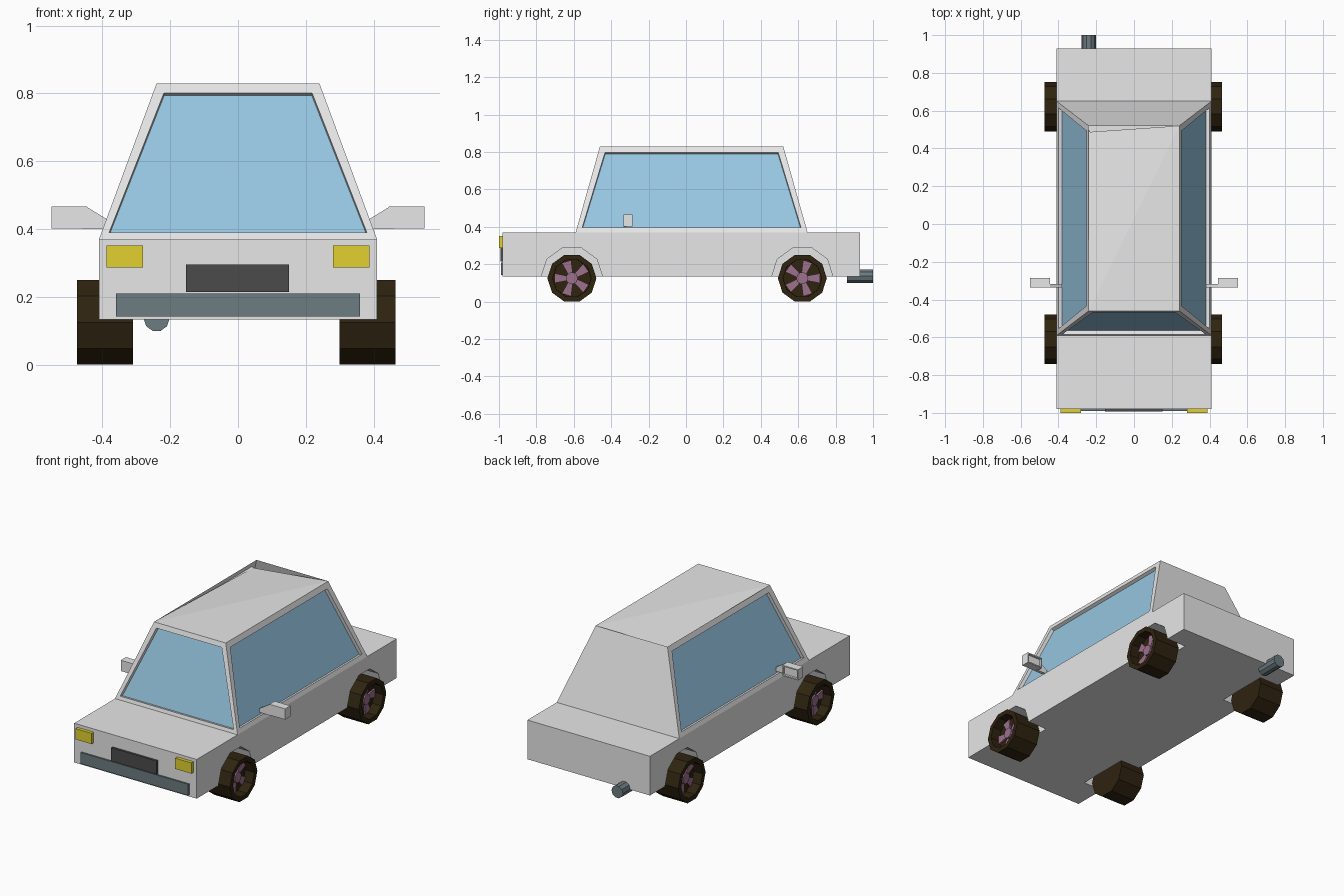
import bpy, bmesh
from math import cos, sin, pi
from mathutils import Vector

cube = bpy.data.objects.get("Cube")
if cube:
    bpy.data.objects.remove(cube, do_unlink=True)


def material(name, r, g, b):
    m = bpy.data.materials.new(name)
    m.use_nodes = True
    m.diffuse_color = (r, g, b, 1)
    m.node_tree.nodes["Principled BSDF"].inputs["Base Color"].default_value = (r, g, b, 1)
    return m


PAINT = material("white_paint", 0.8, 0.8, 0.8)
GLASS = material("blue_glass", 0.31, 0.57, 0.76)
YELLOW = material("lamp_yellow", 0.76, 0.64, 0.03)
PLATE = material("plate_grey", 0.07, 0.07, 0.07)
STEEL = material("blue_grey_metal", 0.15, 0.2, 0.22)
RUBBER = material("dark_rubber", 0.028, 0.017, 0.005)
PINK = material("rim_pink", 0.34, 0.165, 0.27)


def finish(name, bm, *mats):
    mesh = bpy.data.meshes.new(name)
    bm.to_mesh(mesh)
    bm.free()
    for m in mats:
        mesh.materials.append(m)
    ob = bpy.data.objects.new(name, mesh)
    bpy.context.scene.collection.objects.link(ob)
    return ob


def add_prism(bm, points, vec):
    """Extrude a flat polygon along vec; returns its two caps."""
    vec = Vector(vec)
    a = [bm.verts.new(p) for p in points]
    b = [bm.verts.new(Vector(p) + vec) for p in points]
    caps = [bm.faces.new(a), bm.faces.new(b)]
    n = len(a)
    sides = [bm.faces.new((a[i], a[(i + 1) % n], b[(i + 1) % n], b[i])) for i in range(n)]
    bmesh.ops.recalc_face_normals(bm, faces=caps + sides)
    return caps


def box(name, x, y, z, mat):
    bm = bmesh.new()
    pts = [(x[0], y[0], z[0]), (x[1], y[0], z[0]), (x[1], y[0], z[1]), (x[0], y[0], z[1])]
    add_prism(bm, pts, (0, y[1] - y[0], 0))
    return finish(name, bm, mat)


def ring_x(x, y, z, r, n=10):
    """Regular polygon facing along x."""
    return [(x, y + r * cos(2 * pi * i / n), z + r * sin(2 * pi * i / n)) for i in range(n)]


AXLES = {"front": -0.61, "rear": 0.622}
WHEEL_Z = 0.125
SIDES = {"left": 1, "right": -1}

# Lower body with four wheel arches cut out
body = box("body", (-0.41, 0.41), (-0.98, 0.93), (0.133, 0.37), PAINT)
bm = bmesh.new()
for y in AXLES.values():
    for s in SIDES.values():
        add_prism(bm, ring_x(s * 0.28, y, 0.13, 0.165), (s * 0.2, 0, 0))
cutter = finish("arch_cutter", bm, PAINT)
cutter.hide_render = True
mod = body.modifiers.new("arches", "BOOLEAN")
mod.operation = "DIFFERENCE"
mod.solver = "EXACT"
mod.object = cutter
bpy.context.view_layer.objects.active = body
bpy.ops.object.modifier_apply(modifier=mod.name)
bpy.data.objects.remove(cutter, do_unlink=True)

# Tapered cabin walls, with recessed glass in front and on both sides
bm = bmesh.new()
low = [bm.verts.new(p) for p in
       ((-0.41, -0.59, 0.37), (0.41, -0.59, 0.37), (0.41, 0.65, 0.37), (-0.41, 0.65, 0.37))]
top = [bm.verts.new(p) for p in
       ((-0.24, -0.46, 0.83), (0.24, -0.46, 0.83), (0.24, 0.52, 0.83), (-0.24, 0.52, 0.83))]
walls = [bm.faces.new((low[i], low[(i + 1) % 4], top[(i + 1) % 4], top[i])) for i in range(4)]
bm.normal_update()
for i, frame in ((0, 0.037), (1, 0.044), (3, 0.044)):
    bmesh.ops.inset_individual(bm, faces=[walls[i]], thickness=frame)
    bmesh.ops.inset_individual(bm, faces=[walls[i]], thickness=0.002, depth=-0.02)
    walls[i].material_index = 1
finish("cabin", bm, PAINT, GLASS)

# Roof panel, sunken at one rear corner
bm = bmesh.new()
v = [bm.verts.new(p) for p in
     ((-0.24, -0.46, 0.83), (0.24, -0.46, 0.83), (0.24, 0.52, 0.83), (-0.24, 0.487, 0.795))]
bm.faces.new((v[0], v[1], v[2]))
bm.faces.new((v[0], v[2], v[3]))
finish("roof", bm, PAINT)

# Front fittings
box("front_bumper", (-0.36, 0.36), (-0.99, -0.975), (0.142, 0.21), STEEL)
box("front_plate", (-0.153, 0.151), (-0.993, -0.975), (0.215, 0.296), PLATE)
for side, s in SIDES.items():
    box(side + "_headlight", sorted((s * 0.28, s * 0.388)), (-1, -0.975), (0.286, 0.351), YELLOW)

# Exhaust pipe
bm = bmesh.new()
add_prism(bm, [(-0.24 + 0.038 * cos(pi * i / 5), 0.86, 0.136 + 0.038 * sin(pi * i / 5))
               for i in range(10)], (0, 0.14, 0))
finish("exhaust_pipe", bm, STEEL)

# Door mirrors: a tapered arm and a block with a recessed rear face
for side, s in SIDES.items():
    bm = bmesh.new()
    arm = ((0.38, 0.4), (0.38, 0.425), (0.445, 0.465), (0.46, 0.4))
    add_prism(bm, [(s * x, -0.335, z) for x, z in arm], (0, 0.018, 0))
    block = ((0.445, 0.402), (0.445, 0.467), (0.55, 0.467), (0.55, 0.402))
    back = add_prism(bm, [(s * x, -0.335, z) for x, z in block], (0, 0.05, 0))[1]
    bmesh.ops.inset_individual(bm, faces=[back], thickness=0.01)
    bmesh.ops.inset_individual(bm, faces=[back], thickness=0.001, depth=-0.012)
    finish(side + "_mirror", bm, PAINT)

# Wheels: ten-sided tyre with a dished outer face, five wedge spokes and a hub
for axle, y in AXLES.items():
    for side, s in SIDES.items():
        x_in, x_out = s * 0.305 - 0.005, s * 0.47 - 0.005
        bm = bmesh.new()
        outer = add_prism(bm, ring_x(x_in, y, WHEEL_Z, 0.131), (x_out - x_in, 0, 0))[1]
        bmesh.ops.inset_individual(bm, faces=[outer], thickness=0.028)
        bmesh.ops.inset_individual(bm, faces=[outer], thickness=0.001, depth=-0.06)
        finish(f"{axle}_{side}_tyre", bm, RUBBER)

        bm = bmesh.new()
        x0 = x_out - s * 0.062
        start = pi if axle == "front" else 0
        for k in range(5):
            a = start + k * 2 * pi / 5
            wedge = ((0.02, -0.012), (0.094, -0.026), (0.094, 0.026), (0.02, 0.012))
            add_prism(bm, [(x0, y + r * cos(a) - t * sin(a), WHEEL_Z + r * sin(a) + t * cos(a))
                           for r, t in wedge], (s * 0.012, 0, 0))
        add_prism(bm, ring_x(x0, y, WHEEL_Z, 0.032), (s * 0.025, 0, 0))
        finish(f"{axle}_{side}_spokes", bm, PINK)
